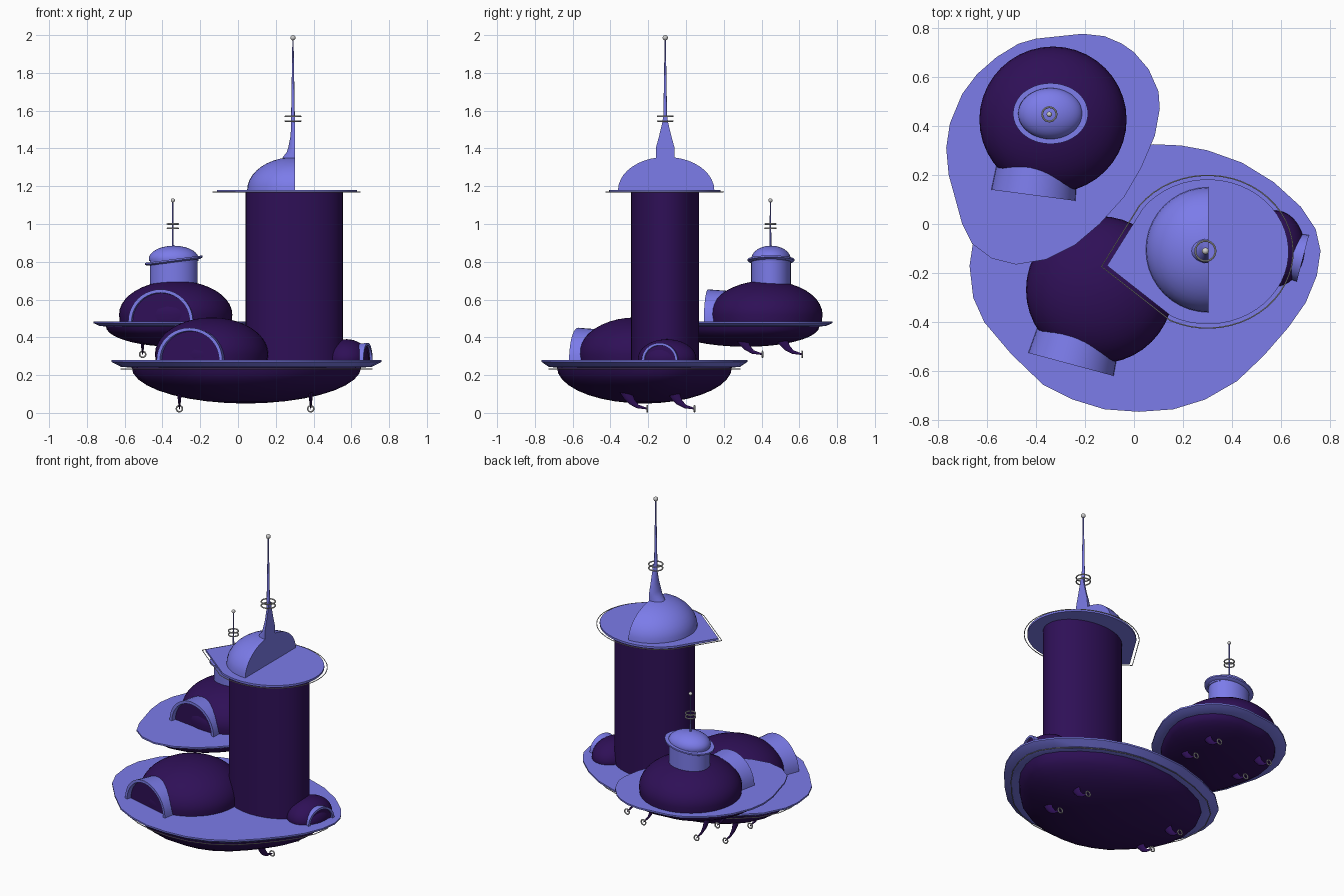
import bpy, bmesh
from math import sin, cos, pi, radians
from mathutils import Vector

if "Cube" in bpy.data.objects:
    bpy.data.objects.remove(bpy.data.objects["Cube"])


def material(name, rgb):
    m = bpy.data.materials.new(name)
    m.diffuse_color = (*rgb, 1)
    m.use_nodes = True
    m.node_tree.nodes["Principled BSDF"].inputs["Base Color"].default_value = m.diffuse_color
    return m


DARK = material("deep_purple", (0.028, 0.005, 0.095))
LIGHT = material("periwinkle", (0.2, 0.2, 0.82))


def finish(ob, name, mat, angle=35):
    ob.name = name
    if mat:
        ob.data.materials.append(mat)
    bpy.ops.object.select_all(action='DESELECT')
    ob.select_set(True)
    bpy.context.view_layer.objects.active = ob
    bpy.ops.object.shade_smooth_by_angle(angle=radians(angle))
    return ob


def loft(name, rings, mat, angle=35):
    """Skin closed rings of points and cap both ends."""
    bm = bmesh.new()
    vr = [[bm.verts.new(p) for p in r] for r in rings]
    for a, b in zip(vr, vr[1:]):
        for i in range(len(a)):
            j = (i + 1) % len(a)
            bm.faces.new((a[i], a[j], b[j], b[i]))
    bm.faces.new(vr[0][::-1])
    bm.faces.new(vr[-1])
    bmesh.ops.recalc_face_normals(bm, faces=bm.faces)
    me = bpy.data.meshes.new(name)
    bm.to_mesh(me)
    bm.free()
    ob = bpy.data.objects.new(name, me)
    bpy.context.collection.objects.link(ob)
    return finish(ob, name, mat, angle)


def ellipse(c, rx, ry, z, n=40):
    return [(c[0] + rx * cos(2 * pi * i / n), c[1] + ry * sin(2 * pi * i / n), z) for i in range(n)]


def half_ellipse(c, rx, ry, z, n=20):
    return [(c[0] - rx * sin(pi * i / n), c[1] + ry * cos(pi * i / n), z) for i in range(n + 1)]


def dome(name, c, rx, ry, base, mid, top, mat, ring=ellipse):
    """Ellipsoid cap, widest at mid, starting at base."""
    rings = [ring(c, rx * .985, ry * .985, base)] if base < mid else []
    for k in range(11):
        a = pi / 2 * min(k / 10, .985)
        rings.append(ring(c, rx * cos(a), ry * cos(a), mid + (top - mid) * sin(a)))
    return loft(name, rings, mat)


def scaled(outline, c, s, z):
    return [(c[0] + (x - c[0]) * s, c[1] + (y - c[1]) * s, z) for x, y in outline]


def wire(name, pts, r=.0025):
    cu = bpy.data.curves.new(name, 'CURVE')
    cu.dimensions = '3D'
    cu.bevel_depth = r
    cu.bevel_resolution = 1
    sp = cu.splines.new('POLY')
    sp.points.add(len(pts) - 1)
    for q, p in zip(sp.points, pts):
        q.co = (*p, 1)
    sp.use_cyclic_u = True
    bpy.context.collection.objects.link(bpy.data.objects.new(name, cu))


def platform(name, outline, c, top, bottom):
    """Thin deck with undercut rim and a bowl-shaped hull below."""
    rim = top - .042 if bottom < .2 else top - .03
    loft(name + "_deck", [scaled(outline, c, s, z) for s, z in
                          ((.82, rim), (.93, rim + .006), (1, top - .01), (1, top))], LIGHT, 25)
    rings = []
    for k in range(10):
        a = pi / 2 * min(k / 9, .97)
        rings.append(scaled(outline, c, .85 * cos(a), rim + .004 - (rim + .004 - bottom) * sin(a)))
    loft(name + "_hull", rings, DARK)


def archway(name, o, n, R, H, depth, t):
    """Half-round hood with a recessed dark door."""
    n = Vector((*n, 0)).normalized()
    s, o, up = Vector((-n.y, n.x, 0)), Vector(o), Vector((0, 0, 1))

    def pt(a, k, d):
        return o + s * R * k * cos(a) + up * H * k * sin(a) - n * d
    arc = [pi * i / 20 for i in range(21)]
    q = 1 - t / R
    loft(name + "_hood", [[pt(a, 1, 0), pt(a, q, 0), pt(a, q * .94, depth), pt(a, .95, depth)]
                          for a in arc], LIGHT)
    loft(name + "_door", [[pt(a, q, d) for a in arc] for d in (depth * .25, depth)], DARK)


def torus(name, loc, R, r, rot=(0, 0, 0)):
    bpy.ops.mesh.primitive_torus_add(location=loc, rotation=rot, major_radius=R, minor_radius=r,
                                     major_segments=24, minor_segments=8)
    finish(bpy.context.object, name, None)


def antenna(name, x, y, z0, z1, r0, ball, ring_z, R):
    loft(name + "_rod", [ellipse((x, y), r0, r0, z0, 12), ellipse((x, y), .003, .003, z1, 12)], LIGHT)
    bpy.ops.mesh.primitive_uv_sphere_add(segments=16, ring_count=8, radius=ball, location=(x, y, z1))
    finish(bpy.context.object, name + "_ball", None)
    for z in ring_z:
        torus(name + "_ring", (x, y, z), R, .004)


def hook(name, x, y, z):
    """Curved tusk ending in a small ring; y, z is the tip."""
    path = [(-.115, .10, .034), (-.10, .065, .026), (-.08, .035, .018), (-.05, .012, .010), (0, 0, .004)]
    rings = []
    for i, (dy, dz, r) in enumerate(path):
        a, b = path[max(i - 1, 0)], path[min(i + 1, 4)]
        t = Vector((0, b[0] - a[0], b[1] - a[1])).normalized()
        u = Vector((0, -t.z, t.y))
        c = Vector((x, y + dy, z + dz))
        rings.append([c + u * r * cos(k * pi / 5) + Vector((r * .4 * sin(k * pi / 5), 0, 0)) for k in range(10)])
    loft(name, rings, DARK)
    torus(name + "_ring", (x, y, z), .016, .004, (pi / 2, 0, 0))


# lower platform
big = [(.08, .325), (.19, .32), (.3, .3), (.44, .25), (.57, .17), (.68, .07), (.74, -.02), (.76, -.11),
       (.745, -.21), (.7, -.32), (.63, -.42), (.53, -.535), (.42, -.64), (.29, -.715), (.16, -.755),
       (.02, -.765), (-.12, -.755), (-.25, -.715), (-.37, -.655), (-.5, -.53), (-.61, -.4), (-.655, -.3),
       (-.67, -.17), (-.655, -.07), (-.59, .06), (-.47, .17), (-.3, .25), (-.1, .31)]
platform("lower", big, (.04, -.22), .28, .05)
wire("lower_rim_wire", scaled(big, (.04, -.22), .93, .233))

# upper platform
small = [(-.21, .775), (-.12, .765), (-.05, .735), (0, .7), (.06, .63), (.1, .54), (.105, .47), (.085, .36),
         (.03, .23), (-.04, .11), (-.14, 0), (-.24, -.085), (-.36, -.145), (-.48, -.165), (-.58, -.14),
         (-.66, -.08), (-.7, 0), (-.73, .11), (-.755, .2), (-.765, .31), (-.75, .41), (-.7, .53),
         (-.64, .61), (-.56, .68), (-.47, .735), (-.4, .755)]
platform("upper", small, (-.33, .32), .485, .35)

# domes and their doorways
dome("lower_dome", (-.14, -.268), .3, .3, .275, .31, .505, DARK)
archway("lower_arch", (-.257, -.572, .279), (-.26, -.965), .18, .172, .11, .018)
dome("upper_dome", (-.33, .425), .3, .298, .48, .52, .70, DARK)
archway("upper_arch", (-.41, .117, .484), (-.13, -.99), .173, .17, .11, .018)
dome("side_dome", (.575, -.1), .12, .155, .275, .285, .39, DARK)
archway("side_arch", (.688, -.14, .279), (.967, -.254), .098, .092, .045, .014)

# upper turret: neck, tilted brim, cap
tc = (-.34, .45)
loft("turret_neck", [ellipse(tc, .126, .105, z) for z in (.66, .81)], LIGHT)
brim = [[(x, y, z + (x - tc[0]) * .13) for x, y, z in ellipse(tc, rx, ry, h)]
        for rx, ry, h in ((.14, .11, .797), (.153, .124, .805), (.153, .124, .814))]
loft("turret_brim", brim, LIGHT)
dome("turret_cap", tc, .132, .104, .805, .815, .885, LIGHT)
antenna("turret_antenna", -.345, .447, .87, 1.125, .005, .011, (.977, 1.0), .029)

# main tower with pointed roof plate
loft("tower", [ellipse((.298, -.11), .257, .18, z, 48) for z in (.26, 1.17)], DARK)
roof = [(.3 + .33 * cos(radians(a)), -.113 + .295 * sin(radians(a))) for a in range(-116, 150, 7)]
roof.append((-.11, -.17))
loft("roof_plate", [[(x, y, z) for x, y in roof] for z in (1.167, 1.18)], LIGHT)
wire("roof_wire", scaled(roof, (.3, -.113), 1.055, 1.17))

# half dome and half spire, cut flat on the right
hc = (.303, -.105)
dome("roof_half_dome", hc, .255, .255, 1.178, 1.178, 1.355, LIGHT, half_ellipse)
loft("roof_half_spire", [half_ellipse((.303, -.11), rx, ry, z, 12) for rx, ry, z in
     ((.075, .05, 1.335), (.065, .05, 1.355), (.045, .05, 1.38), (.037, .049, 1.405), (.026, .034, 1.46),
      (.02, .017, 1.53), (.016, .01, 1.57))], LIGHT)
antenna("tower_antenna", .291, -.11, 1.5, 1.986, .011, .014, (1.545, 1.57), .041)

# hooks under both hulls
for x in (-.31, .385):
    for y in (-.205, .045):
        hook("lower_hook", x, y, .022)
for x in (-.505, -.13):
    for y in (.405, .615):
        hook("upper_hook", x, y, .31)
